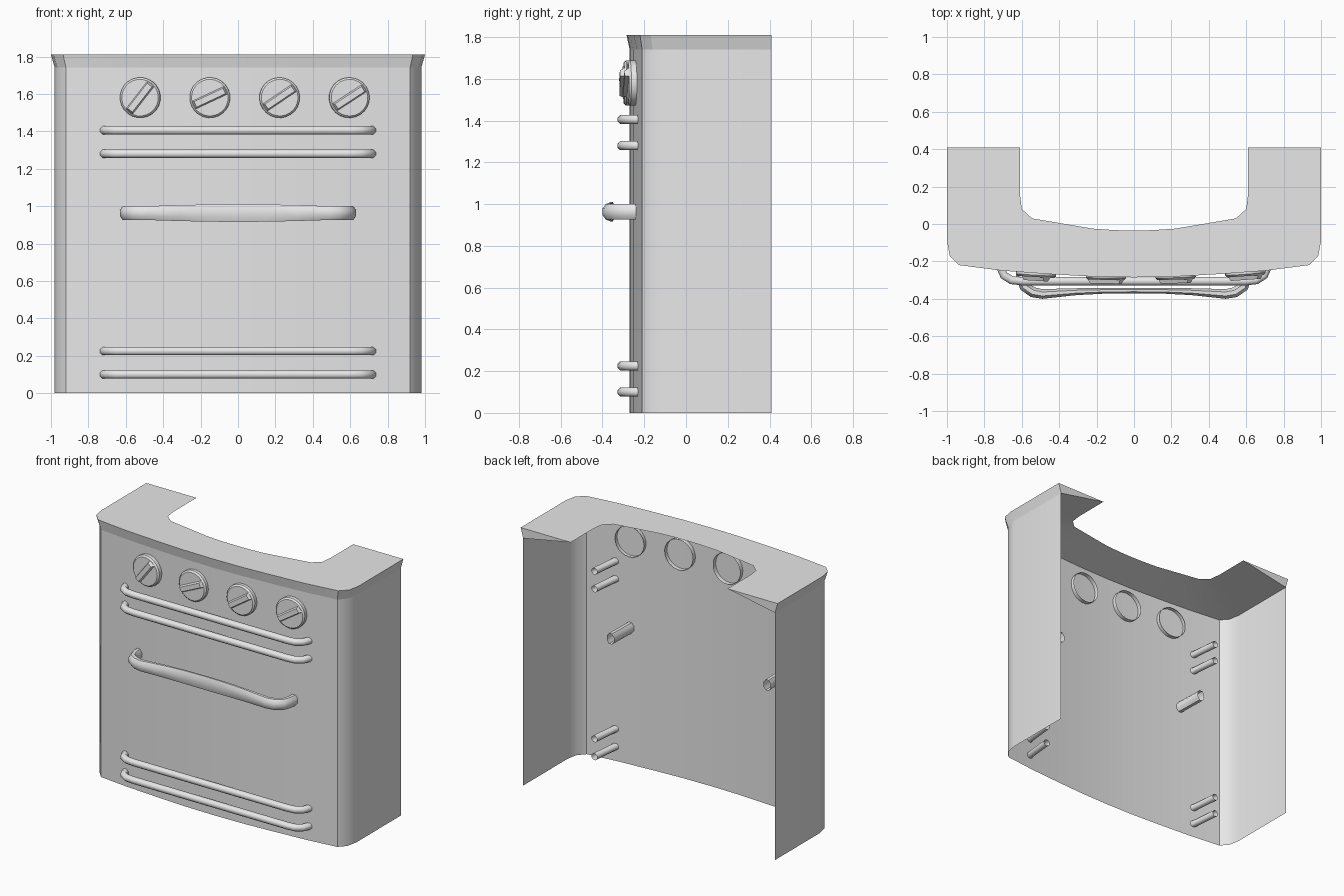
import bpy, bmesh, math
from mathutils import Matrix, Vector

cube = bpy.data.objects.get("Cube")
if cube:
    bpy.data.objects.remove(cube, do_unlink=True)

grey = bpy.data.materials.new("light_grey")
grey.use_nodes = True
grey.diffuse_color = (0.8, 0.8, 0.8, 1)
grey.node_tree.nodes["Principled BSDF"].inputs["Base Color"].default_value = (0.8, 0.8, 0.8, 1)


def finish(name, bm, fix_normals=True, angle=35):
    if fix_normals:
        bmesh.ops.recalc_face_normals(bm, faces=bm.faces)
    mesh = bpy.data.meshes.new(name)
    bm.to_mesh(mesh)
    bm.free()
    mesh.materials.append(grey)
    obj = bpy.data.objects.new(name, mesh)
    bpy.context.collection.objects.link(obj)
    bpy.ops.object.select_all(action='DESELECT')
    obj.select_set(True)
    bpy.context.view_layer.objects.active = obj
    bpy.ops.object.shade_smooth_by_angle(angle=math.radians(angle))
    return obj


def mirrored(half):
    """Half path ending on the centre line -> full symmetric path."""
    return half + [(-p[0], *p[1:]) for p in reversed(half[:-1])]


def bridge(bm, rows, closed):
    n = len(rows[0])
    for a, b in zip(rows, rows[1:]):
        for i in range(n if closed else n - 1):
            j = (i + 1) % n
            bm.faces.new((a[i], b[i], b[j], a[j]))


# Plan outlines, from the back edge to the centre of the front
wall = mirrored([(.98, .41), (.98, -.08), (.965, -.16), (.92, -.21),
                 (.7, -.235), (.45, -.253), (.22, -.266), (0, -.27)])
rim = mirrored([(1, .41), (1, -.09), (.985, -.17), (.935, -.22),
                (.7, -.25), (.45, -.268), (.22, -.281), (0, -.285)])
inner = mirrored([(.61, .41), (.61, .16), (.6, .08), (.545, .03),
                  (.38, .002), (.22, -.025), (.1, -.033), (0, -.035)])
WALL_TOP, TOP = 1.74, 1.81

# Body shell: open at the back and underneath
bm = bmesh.new()
rows = [[bm.verts.new((x, y, z)) for x, y in wall] for z in (0, WALL_TOP)]
bridge(bm, rows, False)
finish("body_shell", bm, fix_normals=False)

# Flared top rim with a triangular section
bm = bmesh.new()
sections = [[bm.verts.new((*w, WALL_TOP)), bm.verts.new((*r, TOP)), bm.verts.new((*n, TOP))]
            for w, r, n in zip(wall, rim, inner)]
bridge(bm, sections, True)
bm.faces.new(sections[0])
bm.faces.new(sections[-1])
finish("top_rim", bm, angle=25)


def tube(name, path, z, sides=8):
    """Open tube along a level path of (x, y, depth radius, height radius)."""
    bm = bmesh.new()
    rows = []
    for i, (x, y, depth, height) in enumerate(path):
        a, b = path[max(i - 1, 0)], path[min(i + 1, len(path) - 1)]
        t = Vector((b[0] - a[0], b[1] - a[1], 0)).normalized()
        side = Vector((-t.y, t.x, 0))
        ring = []
        for k in range(sides):
            ang = math.tau * (k + .5) / sides
            ring.append(bm.verts.new(Vector((x, y, z)) + side * depth * math.cos(ang)
                                     + Vector((0, 0, height * math.sin(ang)))))
        rows.append(ring)
    bridge(bm, rows, True)
    return finish(name, bm, angle=50)


# Trim rails: two above and two below the door
R = .024
rail = mirrored([(.735, -.03, R, R), (.715, -.23, R, R), (.695, -.275, R, R),
                 (.655, -.3, R, R), (.6, -.306, R, R), (0, -.306, R, R)])
for name, z in (("upper_rail_1", 1.405), ("upper_rail_2", 1.28),
                ("lower_rail_1", .225), ("lower_rail_2", .1)):
    tube(name, rail, z)

# Door handle: bowed bar, wide and thin in the middle
handle = mirrored([(.61, -.03, .03, .04), (.603, -.28, .03, .04), (.585, -.335, .03, .04),
                   (.54, -.365, .03, .04), (.49, -.374, .028, .04),
                   (.31, -.362, .02, .046), (.15, -.357, .016, .05), (0, -.356, .016, .051)])
tube("door_handle", handle, .963)


# Control knobs: open-backed disc with a tapered grip across it
def knob(name, x, turn):
    bm = bmesh.new()
    rows = []
    for r, h in ((.108, -.03), (.108, .022), (.098, .032)):
        rows.append([bm.verts.new((r * math.cos(math.tau * k / 24),
                                   r * math.sin(math.tau * k / 24), h)) for k in range(24)])
    bridge(bm, rows, True)
    bm.faces.new(rows[-1])
    grip = bmesh.ops.create_cube(bm, size=1)["verts"]
    for v in grip:
        top = v.co.z > 0
        v.co = Vector((v.co.x * (.17 if top else .195), v.co.y * (.032 if top else .05),
                       .052 if top else .026))
    y = -.268 + .06 * x * x
    place = (Matrix.Translation((x, y, 1.58)) @ Matrix.Rotation(.12 * x, 4, 'Z')
             @ Matrix.Rotation(math.pi / 2, 4, 'X') @ Matrix.Rotation(math.radians(turn), 4, 'Z'))
    bmesh.ops.transform(bm, matrix=place, verts=bm.verts)
    finish(name, bm)


for i, turn in enumerate((52, 25, 34, 33)):
    knob(f"control_knob_{i + 1}", -.522 + .372 * i, turn)
